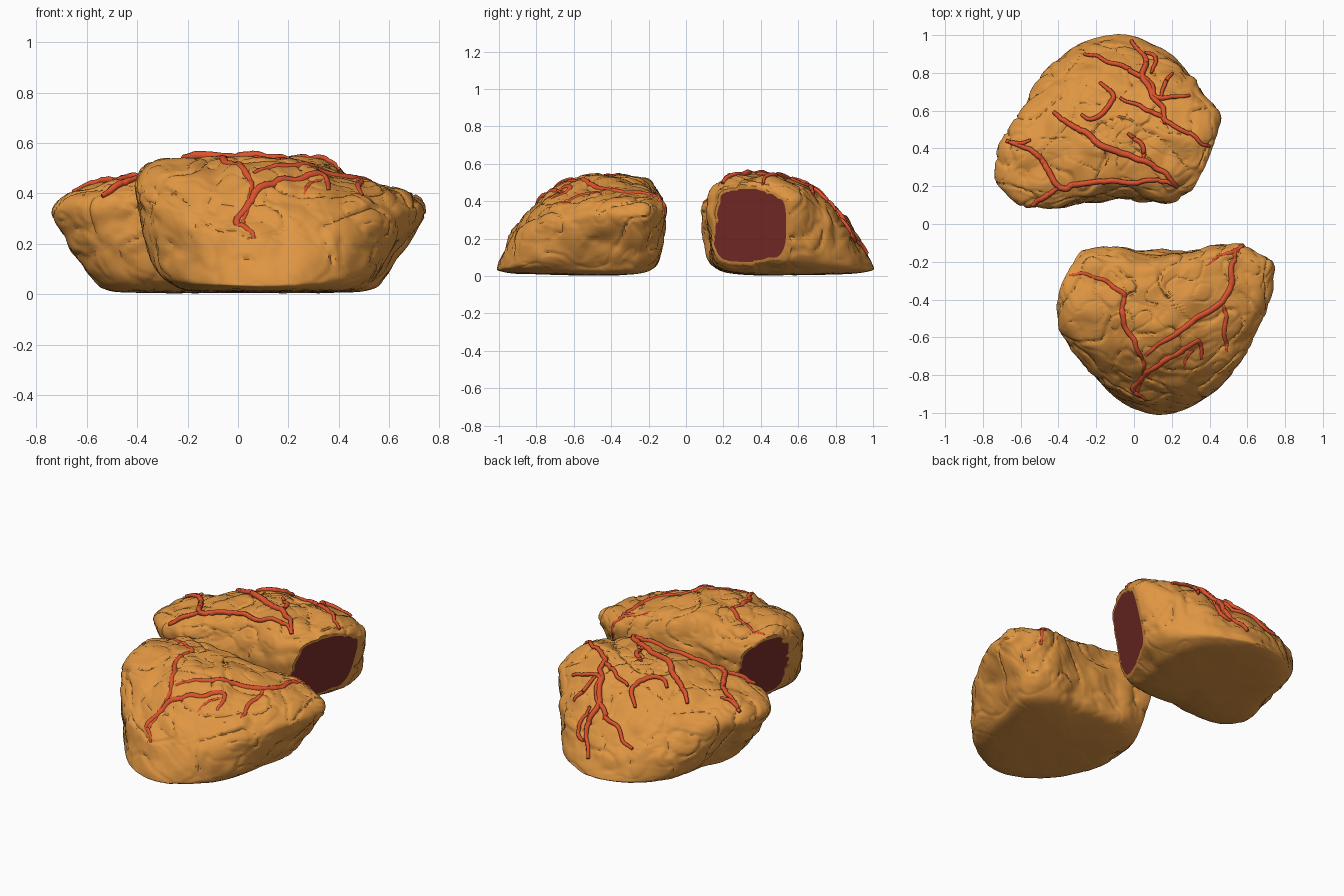
import bpy, bmesh, math
from mathutils import Vector, noise
from mathutils.bvhtree import BVHTree

if "Cube" in bpy.data.objects:
    bpy.data.objects.remove(bpy.data.objects["Cube"])


def material(name, rgb):
    m = bpy.data.materials.new(name)
    m.diffuse_color = (*rgb, 1)
    m.use_nodes = True
    m.node_tree.nodes["Principled BSDF"].inputs["Base Color"].default_value = m.diffuse_color
    return m


FLESH = material("amber flesh", (0.74, 0.305, 0.055))
CUT = material("dark red cut", (0.21, 0.028, 0.023))
VEIN = material("red vein", (0.72, 0.085, 0.026))


def spline(pts, n, closed=False):
    """n points along a Catmull-Rom curve through pts."""
    pts = [Vector(p) for p in pts]
    m = len(pts)
    segs = m if closed else m - 1
    get = (lambda i: pts[i % m]) if closed else (lambda i: pts[max(0, min(m - 1, i))])
    out = []
    for k in range(n):
        u = k * segs / (n if closed else n - 1)
        i = min(int(u), segs - 1)
        t = u - i
        a, b, c, d = (get(i + j) for j in (-1, 0, 1, 2))
        out.append(0.5 * (2 * b + (c - a) * t + (2 * a - 5 * b + 4 * c - d) * t * t
                          + (3 * b - a - 3 * c + d) * t ** 3))
    return out


# Side profiles (share of the radius, height), one per direction
LEVELS, STEPS = 110, 260
TIP = spline([(0, .005), (.6, .01), (.75, .07), (.89, .2), (1, .325), (.92, .40), (.74, .43), (.5, .475), (.25, .53), (0, .54)], LEVELS)
INNER = spline([(0, .005), (.6, .022), (.94, .065), (1, .2), (.98, .36), (.88, .445), (.68, .505), (.42, .535), (.2, .54), (0, .54)], LEVELS)
END = spline([(0, .005), (.48, .008), (.66, .04), (.86, .13), (1, .38), (.98, .48), (.82, .53), (.5, .54), (.25, .545), (0, .54)], LEVELS)
OUTER_FRONT = spline([(0, .005), (.7, .01), (.97, .025), (1, .06), (.9, .21), (.8, .29), (.66, .38), (.45, .48), (.22, .53), (0, .54)], LEVELS)
OUTER_BACK = spline([(0, .005), (.7, .01), (.97, .025), (1, .06), (.89, .18), (.77, .265), (.58, .38), (.38, .47), (.2, .52), (0, .54)], LEVELS)


def wrinkle(p):
    """Lumps and thin creases of the surface."""
    q = p + 0.07 * noise.noise_vector(p * 4)
    lumps = 0.35 - noise.voronoi(q * 6.5)[0][0]
    crease = max(0, 1 - abs(noise.noise(q * 5.5)) / 0.08)
    fine = max(0, 1 - abs(noise.noise(q * 11 + Vector((7, 3, 1)))) / 0.1)
    return 0.026 * lumps + 0.013 * noise.noise(p * 9) - 0.011 * crease - 0.006 * fine + 0.003


def lump(name, outline, outer, turn):
    """One half: lofted body with a flat cut end; turn = -1 rotates it by 180 degrees."""
    centre = Vector((0.10, -0.45))
    bm = bmesh.new()
    rings = []
    for p in spline(outline, STEPS, True):
        r = p - centre
        a = math.atan2(r.y, r.x)
        wy = math.sin(a) ** 2 if r.y > 0 else abs(math.sin(a)) ** 1.3
        px = TIP if r.x > 0 else END
        py = INNER if r.y > 0 else outer
        col = []
        for k in range(LEVELS):
            s, z = px[k] * (1 - wy) + py[k] * wy
            col.append(bm.verts.new((centre.x + r.x * s, centre.y + r.y * s, z)))
        rings.append(col)
    for i, a in enumerate(rings):
        b = rings[(i + 1) % STEPS]
        for k in range(LEVELS - 1):
            bm.faces.new((a[k], b[k], b[k + 1], a[k + 1]))
    bmesh.ops.remove_doubles(bm, verts=bm.verts, dist=1e-4)
    bmesh.ops.recalc_face_normals(bm, faces=bm.faces)
    bm.normal_update()

    # Wrinkled skin, calmer towards the flat base
    seed = Vector((0, 0, 4 * turn))
    moves = [(v, v.normal * wrinkle(v.co + seed) * min(1, max(0.15, v.co.z / 0.15)))
             for v in bm.verts]
    for v, d in moves:
        v.co += d
        v.co.z = max(0, v.co.z)

    # Flat cut with a rim of flesh and a dark rounded-square core
    n = Vector((-0.9, 0.4, -0.26)).normalized()
    mid = Vector((-0.325, -0.33, 0.27))
    bmesh.ops.bisect_plane(bm, geom=bm.verts[:] + bm.edges[:] + bm.faces[:], dist=1e-5,
                           plane_co=mid, plane_no=n, clear_outer=True)
    rim = [e for e in bm.edges if e.is_boundary]
    core = bm.verts.new(mid)
    inner = {}
    for v in {v for e in rim for v in e.verts}:
        d = v.co - mid
        size = ((abs(d.y) / 0.205) ** 3.5 + (abs(d.z) / 0.195) ** 3.5) ** (1 / 3.5)
        inner[v] = bm.verts.new(mid + d * min(0.93, 1 / size))
    for e in rim:
        a, b = e.verts
        bm.faces.new((a, b, inner[b], inner[a]))
        bm.faces.new((inner[a], inner[b], core)).material_index = 1
    for v in bm.verts:
        v.co.x *= turn
        v.co.y *= turn
    bmesh.ops.recalc_face_normals(bm, faces=bm.faces)
    bm.normal_update()
    tree = BVHTree.FromBMesh(bm)

    me = bpy.data.meshes.new(name)
    bm.to_mesh(me)
    bm.free()
    me.materials.append(FLESH)
    me.materials.append(CUT)
    ob = bpy.data.objects.new(name, me)
    bpy.context.collection.objects.link(ob)
    bpy.context.view_layer.objects.active = ob
    ob.select_set(True)
    bpy.ops.object.shade_smooth_by_angle(angle=math.radians(45))
    ob.select_set(False)
    return tree


def veins(name, tree, paths):
    """Tapered tubes half sunk into the skin along plan-view paths."""
    cu = bpy.data.curves.new(name, 'CURVE')
    cu.dimensions = '3D'
    cu.bevel_depth = 0.016
    cu.bevel_resolution = 2
    cu.use_fill_caps = True
    cu.materials.append(VEIN)
    for width, path in paths:
        pts = []
        for p in spline(path, 12 * (len(path) - 1) + 1):
            q = Vector((p.x, p.y, 0.3))
            q += 0.022 * noise.noise_vector(q * 11)
            hit = tree.ray_cast(Vector((q.x, q.y, 2)), Vector((0, 0, -1)))
            if hit[0] is None or hit[0].z < 0.1:
                hit = tree.find_nearest(q)
            pts.append(hit[0] - hit[1] * 0.007)
        sp = cu.splines.new('POLY')
        sp.points.add(len(pts) - 1)
        for i, (pt, co) in enumerate(zip(sp.points, pts)):
            pt.co = (*co, 1)
            pt.radius = width * (0.6 + 0.4 * math.sin(math.pi * i / (len(pts) - 1)))
        sp.use_smooth = True
    bpy.context.collection.objects.link(bpy.data.objects.new(name, cu))


# Front half
front = lump("front_half", [
    (-.41, -.35), (-.38, -.24), (-.28, -.14), (-.1, -.12), (.1, -.14), (.3, -.14), (.43, -.1),
    (.58, -.11), (.72, -.19), (.745, -.28), (.73, -.38), (.69, -.5), (.62, -.68), (.52, -.83),
    (.39, -.93), (.2, -1), (.02, -.985), (-.13, -.91), (-.31, -.74), (-.39, -.6), (-.41, -.47)],
    OUTER_FRONT, 1)
veins("front_veins", front, [
    (1.0, [(-.35, -.27), (-.18, -.29), (-.06, -.37), (-.07, -.5), (0, -.61), (.05, -.77), (.02, -.91)]),
    (1.2, [(.06, -.7), (.24, -.56), (.47, -.4), (.52, -.24), (.54, -.13)]),
    (1.1, [(.06, -.93), (0, -.89), (.05, -.81), (.25, -.67), (.34, -.62), (.35, -.72)]),
    (.9, [(.47, -.41), (.48, -.55), (.5, -.68)]),
    (.8, [(.37, -.21), (.47, -.17), (.54, -.14), (.58, -.1), (.6, -.06)]),
    (.7, [(.34, -.63), (.29, -.7), (.27, -.76)]),
])

# Back half, turned round
back = lump("back_half", [
    (-.46, -.55), (-.43, -.42), (-.4, -.3), (-.31, -.17), (-.2, -.11), (0, -.12), (.15, -.13),
    (.3, -.1), (.45, -.08), (.62, -.11), (.73, -.22), (.735, -.35), (.70, -.45), (.64, -.55),
    (.57, -.7), (.47, -.84), (.31, -.95), (.12, -1), (-.02, -.985), (-.21, -.91), (-.34, -.79),
    (-.41, -.67)], OUTER_BACK, -1)
veins("back_veins", back, [
    (1.1, [(-.42, .58), (-.31, .51), (-.13, .40), (.085, .32), (.23, .2)]),
    (1.0, [(-.67, .44), (-.57, .40), (-.47, .32), (-.39, .2), (-.26, .21), (.08, .23), (.23, .2)]),
    (.9, [(-.26, .9), (-.07, .83), (.06, .77), (.14, .66), (.3, .68)]),
    (1.0, [(0, .97), (.06, .86), (.05, .77), (.15, .61), (.16, .53)]),
    (.9, [(-.18, .74), (-.12, .66), (-.18, .56), (-.29, .58)]),
    (.8, [(-.08, .66), (.08, .61), (.24, .5), (.41, .41)]),
    (.8, [(-.03, .48), (.03, .42), (.06, .34)]),
    (.9, [(-.4, .2), (-.47, .14), (-.54, .11)]),
    (.7, [(.05, .91), (.1, .88), (.09, .8)]),
    (.7, [(.14, .66), (.17, .74), (.2, .8)]),
    (.7, [(-.67, .44), (-.61, .43), (-.55, .44)]),
])
